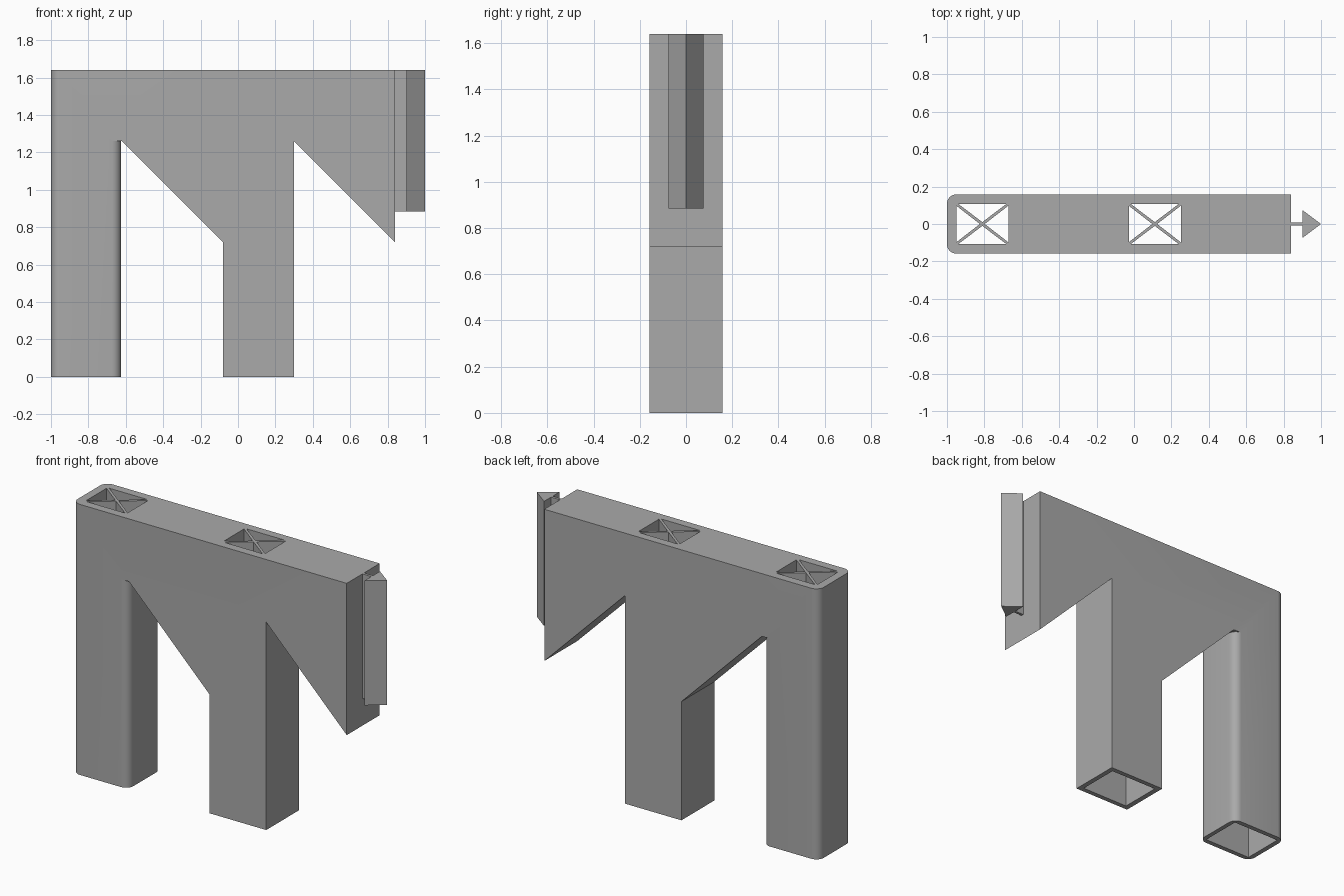
import bpy, bmesh, math

if "Cube" in bpy.data.objects:
    bpy.data.objects.remove(bpy.data.objects["Cube"])

grey = bpy.data.materials.new("plain grey")
grey.diffuse_color = (0.4, 0.4, 0.4, 1)
grey.use_nodes = True
grey.node_tree.nodes["Principled BSDF"].inputs["Base Color"].default_value = grey.diffuse_color

HEIGHT, HALF, ARCH, ROUND = 1.64, 0.158, 1.26, 0.05


def prism(name, points, offset, rounded=None):
    """Extrude a 3D outline by an offset; round vertical edges whose x passes the test."""
    bm = bmesh.new()
    face = bm.faces.new([bm.verts.new(p) for p in points])
    ext = bmesh.ops.extrude_face_region(bm, geom=[face])
    moved = [v for v in ext["geom"] if isinstance(v, bmesh.types.BMVert)]
    bmesh.ops.translate(bm, verts=moved, vec=offset)
    if rounded:
        edges = [e for e in bm.edges
                 if abs(e.verts[0].co.z - e.verts[1].co.z) > 0.1
                 and all(rounded(v.co.x) for v in e.verts)]
        bmesh.ops.bevel(bm, geom=edges, offset=ROUND, segments=8, profile=0.5, affect="EDGES")
    bmesh.ops.recalc_face_normals(bm, faces=bm.faces)
    return finish(name, bm)


def finish(name, bm):
    mesh = bpy.data.meshes.new(name)
    bm.to_mesh(mesh)
    bm.free()
    mesh.materials.append(grey)
    obj = bpy.data.objects.new(name, mesh)
    bpy.context.collection.objects.link(obj)
    return obj


def boolean(target, other, operation):
    mod = target.modifiers.new(operation, "BOOLEAN")
    mod.operation, mod.solver, mod.object = operation, "EXACT", other
    bpy.context.view_layer.objects.active = target
    bpy.ops.object.modifier_apply(modifier=mod.name)
    bpy.data.objects.remove(other, do_unlink=True)


def shaft(cx):
    """Slightly tapered channel running through a leg."""
    bm = bmesh.new()
    bmesh.ops.create_cube(bm, size=2)
    for v in bm.verts:
        top = v.co.z > 0
        v.co.x = cx + v.co.x * (0.139 if top else 0.159)
        v.co.y *= 0.107 if top else 0.129
        v.co.z = HEIGHT + 0.002 if top else -0.002
    return finish("shaft", bm)


# Beam with a square leg and two sloping braces
outline = [(-1, ARCH), (-0.62, ARCH), (-0.08, 0.72), (-0.08, 0), (0.30, 0),
           (0.30, ARCH), (0.84, 0.72), (0.84, HEIGHT), (-1, HEIGHT)]
body = prism("frame", [(x, -HALF, z) for x, z in outline], (0, 2 * HALF, 0),
             lambda x: x < -0.9)

# Round-cornered end leg
leg = prism("end_leg", [(x, y, 0) for x, y in
                        ((-1, -HALF), (-0.625, -HALF), (-0.625, HALF), (-1, HALF))],
            (0, 0, ARCH), lambda x: True)
boolean(body, leg, "UNION")

# Open channels through both legs
centres = (-0.811, 0.111)
for cx in centres:
    boolean(body, shaft(cx), "DIFFERENCE")
bpy.ops.object.select_all(action="DESELECT")
body.select_set(True)
bpy.context.view_layer.objects.active = body
bpy.ops.object.shade_smooth_by_angle(angle=math.radians(30))

# Crossed ribs at the top of each channel
a, b, w, n = 0.142, 0.110, 0.010, 0.010
for i, cx in enumerate(centres):
    cross = [(-a, -b), (-a + w, -b), (0, -n), (a - w, -b), (a, -b), (a, -b + w), (n * 1.3, 0),
             (a, b - w), (a, b), (a - w, b), (0, n), (-a + w, b), (-a, b), (-a, b - w),
             (-n * 1.3, 0), (-a, -b + w)]
    prism(f"cross_ribs_{i + 1}", [(cx + x, y, HEIGHT) for x, y in cross], (0, 0, HEIGHT * -0.23))

# Arrow-shaped connector on the end
arrow = [(0.83, -0.008), (0.90, -0.008), (0.90, -0.075), (1.0, 0),
         (0.90, 0.075), (0.90, 0.008), (0.83, 0.008)]
prism("arrow_connector", [(x, y, 0.885) for x, y in arrow], (0, 0, HEIGHT - 0.885))
